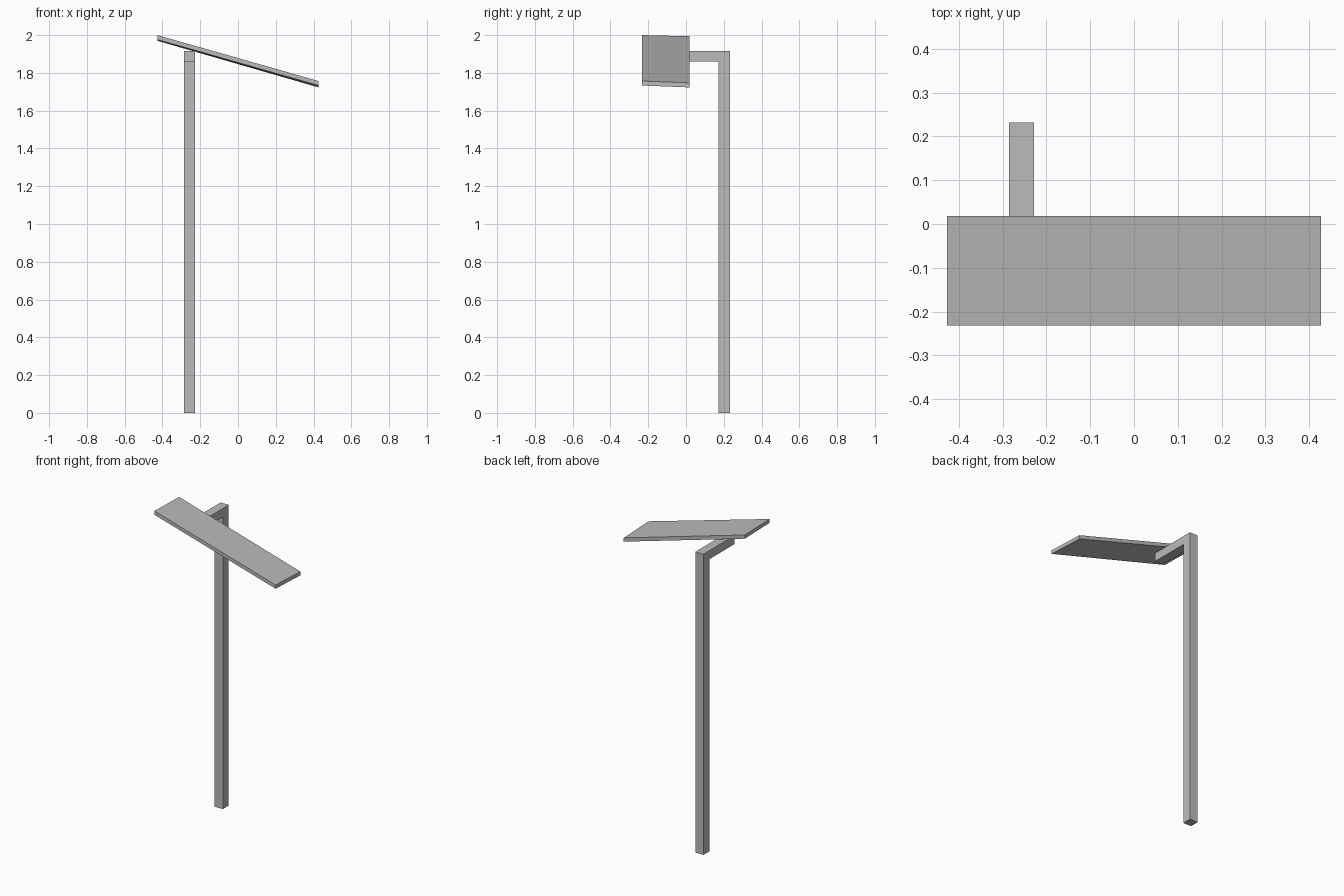
import bpy
import bmesh

cube = bpy.data.objects.get("Cube")
if cube:
    bpy.data.objects.remove(cube, do_unlink=True)

grey = bpy.data.materials.new("plain_grey")
grey.use_nodes = True
colour = (0.5, 0.5, 0.5, 1)
grey.diffuse_color = colour
grey.node_tree.nodes["Principled BSDF"].inputs["Base Color"].default_value = colour


def extrude_profile(name, points, direction):
    """Flat-faced solid made by sweeping a closed outline."""
    bm = bmesh.new()
    face = bm.faces.new([bm.verts.new(p) for p in points])
    swept = bmesh.ops.extrude_face_region(bm, geom=[face])["geom"]
    top = [v for v in swept if isinstance(v, bmesh.types.BMVert)]
    bmesh.ops.translate(bm, verts=top, vec=direction)
    bmesh.ops.recalc_face_normals(bm, faces=bm.faces)
    mesh = bpy.data.meshes.new(name)
    bm.to_mesh(mesh)
    bm.free()
    mesh.materials.append(grey)
    obj = bpy.data.objects.new(name, mesh)
    bpy.context.collection.objects.link(obj)
    return obj


# Post and forward-reaching arm, one bent square bar
back, post_front, arm_front = 0.232, 0.173, -0.082
top, arm_bottom = 1.915, 1.86
side = [(back, 0), (back, top), (arm_front, top),
        (arm_front, arm_bottom), (post_front, arm_bottom), (post_front, 0)]
extrude_profile("post_and_arm", [(-0.285, y, z) for y, z in side], (0.057, 0, 0))

# Sloping board resting on the arm, dipping slightly to the back
half, front_y, back_y, thick = 0.427, -0.232, 0.018, 0.024
board = [(-half, front_y, 2.0), (half, front_y, 1.757),
         (half, back_y, 1.747), (-half, back_y, 1.994)]
extrude_profile("sloping_board", board, (0, 0, -thick))
